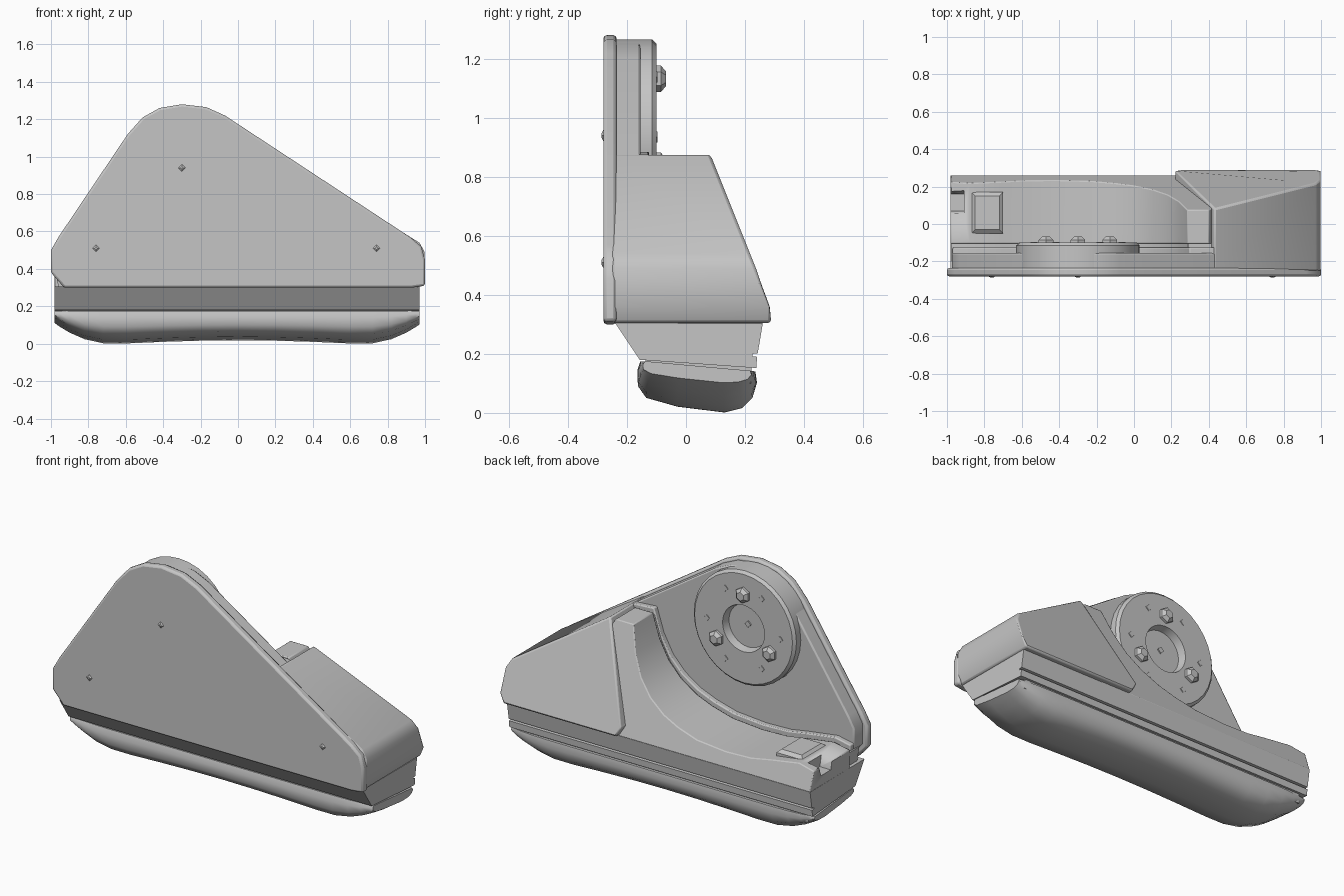
import bpy, bmesh, math

cube = bpy.data.objects.get("Cube")
if cube:
    bpy.data.objects.remove(cube, do_unlink=True)

grey = bpy.data.materials.new("plain_grey")
grey.use_nodes = True
colour = (0.56, 0.56, 0.56, 1)
grey.diffuse_color = colour
grey.node_tree.nodes["Principled BSDF"].inputs["Base Color"].default_value = colour


def finish(name, bm, bevel=0, segments=2, smooth=35):
    bmesh.ops.recalc_face_normals(bm, faces=bm.faces)
    mesh = bpy.data.meshes.new(name)
    bm.to_mesh(mesh)
    bm.free()
    ob = bpy.data.objects.new(name, mesh)
    bpy.context.collection.objects.link(ob)
    mesh.materials.append(grey)
    if bevel:
        mod = ob.modifiers.new("soft_edges", "BEVEL")
        mod.width, mod.segments = bevel, segments
        mod.limit_method, mod.angle_limit = "ANGLE", math.radians(35)
    bpy.ops.object.select_all(action="DESELECT")
    ob.select_set(True)
    bpy.context.view_layer.objects.active = ob
    bpy.ops.object.shade_smooth_by_angle(angle=math.radians(smooth))
    return ob


def loft(rings):
    """Skin a list of equal-length point rings and cap both ends."""
    bm = bmesh.new()
    vs = [[bm.verts.new(p) for p in ring] for ring in rings]
    for a, b in zip(vs, vs[1:]):
        for i in range(len(a)):
            j = (i + 1) % len(a)
            bm.faces.new((a[i], a[j], b[j], b[i]))
    bm.faces.new(vs[0])
    bm.faces.new(vs[-1])
    return bm


def upright_prism(name, outline, front, back, **kw):
    """Extrude an x-z outline along y; back is a function of height."""
    rings = [[(x, front, z) for x, z in outline],
             [(x, back(z), z) for x, z in outline]]
    return finish(name, loft(rings), **kw)


def long_prism(name, section, x0, x1, **kw):
    """Extrude a y-z section along x."""
    return finish(name, loft([[(x, y, z) for y, z in section] for x in (x0, x1)]), **kw)


def turned(name, profile, cx, cz, sides, **kw):
    """Rings of (radius, y) about an axis along y."""
    rings = []
    for r, y in profile:
        angles = [2 * math.pi * i / sides for i in range(sides)]
        rings.append([(cx + r * math.sin(a), y, cz + r * math.cos(a)) for a in angles])
    return finish(name, loft(rings), **kw)


# Triangular front plate and the raised panel behind it
plate = [(-.93, .3), (-1, .38), (-1, .5), (-.96, .57), (-.59, 1.12), (-.51, 1.21),
         (-.42, 1.26), (-.3, 1.28), (-.17, 1.265), (-.07, 1.22), (.92, .57),
         (.98, .52), (1, .45), (1, .31), (.93, .3)]
upright_prism("front_plate", plate, -.28, lambda z: -.235, bevel=.012)
panel = [(-.2 + (x + .2) * .965, .75 + (z - .75) * .965) for x, z in plate]
upright_prism("back_panel", panel, -.25, lambda z: -.155, bevel=.008)

# Tall end block with a leaning back
block = [(.43, .878), (.97, .54), (.998, .49), (.998, .36), (.975, .305), (.25, .305), (.22, .36)]
upright_prism("end_block", block, -.25, lambda z: min(.085 + (.87 - z) * .4, .288), bevel=.01)

# Cradle with the curved hollow
hollow = [(-.98, .41), (-.88, .43), (-.7, .405), (-.58, .385), (-.42, .38), (-.23, .395),
          (-.1, .43), (0, .47), (.1, .535), (.18, .62), (.24, .73), (.285, .87)]
cradle_outline = hollow + [(.4, .87), (.44, .8), (.44, .3), (-.98, .3)]
cradle = upright_prism("cradle", cradle_outline, -.105,
                       lambda z: .075 + (.87 - z) * .325, bevel=.005)

# Lip and groove between panel and cradle
lip = [(x + .01, z + .015) for x, z in hollow] + [(.43, .875), (.43, .3), (-.96, .3)]
upright_prism("hollow_lip", lip, -.2, lambda z: -.125, bevel=.006)
groove = [(x + .005, z - .02) for x, z in hollow] + [(.43, .84), (.43, .3), (-.96, .3)]
upright_prism("lip_groove", groove, -.2, lambda z: -.09)

# Notch in the cradle's open end
notch = long_prism("notch_cutter", [(.04, .5), (.07, .36), (.16, .36), (.2, .5)], -1.1, -.91)
notch.hide_render = True
notch.display_type = "WIRE"
cut = cradle.modifiers.new("end_notch", "BOOLEAN")
cut.operation, cut.object, cut.solver = "DIFFERENCE", notch, "EXACT"
notch.hide_set(True)

# Low pad on the cradle
pad = [[(sx * (.085 - t) - .785, sy * (.11 - t) + .06, z)
        for sx, sy in ((-1, -1), (1, -1), (1, 1), (-1, 1))]
       for t, z in ((0, .39), (0, .425), (.02, .442))]
finish("cradle_pad", loft(pad))

# Lower body, sloped in front, with one thin seam along the back
long_prism("lower_body", [(-.24, .305), (-.157, .18), (.238, .152), (.241, .19), (.225, .192),
                          (.225, .2), (.243, .202), (.26, .302)], -.98, .97)
long_prism("seam_core", [(-.14, .2), (-.13, .12), (.22, .1), (.225, .2)], -.94, .93)

# Rounded, bowed foot
section = [(-.155, .174), (-.165, .14), (-.163, .09), (-.135, .05), (-.03, .02), (.13, 0),
           (.19, .015), (.225, .05), (.24, .1), (.235, .14)]
rings = []
for x in (-.98, -.95, -.9, -.82, -.72, -.6, -.4, -.2, 0, .2, .4, .6, .72, .82, .9, .95, .97):
    end = max(0, (abs(x) - .68) / .3)
    depth = 1 - .72 * end ** 2 - .12 * max(0, math.cos(x * 2.5)) * (1 - end)
    narrow = 1 - .1 * end ** 3
    rings.append([(x, .04 + (y - .04) * narrow,
                   (.163 - .08 * y) - ((.163 - .08 * y) - z) * depth) for y, z in section])
finish("foot", loft(rings), smooth=50)

# Round hub with a central recess
hx, hz = -.3, .935
turned("hub", [(.33, -.245), (.33, -.115), (.315, -.1), (.135, -.1), (.125, -.145), (.01, -.145)],
       hx, hz, 32)
turned("recess_key", [(.02, -.15), (.02, -.138)], hx, hz + .01, 4)

# Hub bolts and small studs
for i in range(3):
    a = i * math.tau / 3
    turned(f"hub_bolt_{i + 1}", [(.045, -.11), (.045, -.085), (.025, -.068)],
           hx + .197 * math.sin(a), hz + .197 * math.cos(a), 6, smooth=20)
for i in range(6):
    a = (i + .5) * math.tau / 6
    turned(f"hub_stud_{i + 1}", [(.02, -.105), (.018, -.096)],
           hx + .235 * math.sin(a), hz + .235 * math.cos(a), 4, smooth=20)

# Tiny front studs
for i, (x, z) in enumerate(((-.3, .94), (-.76, .51), (.74, .51))):
    turned(f"front_stud_{i + 1}", [(.028, -.275), (.008, -.286)], x, z, 4, smooth=20)
